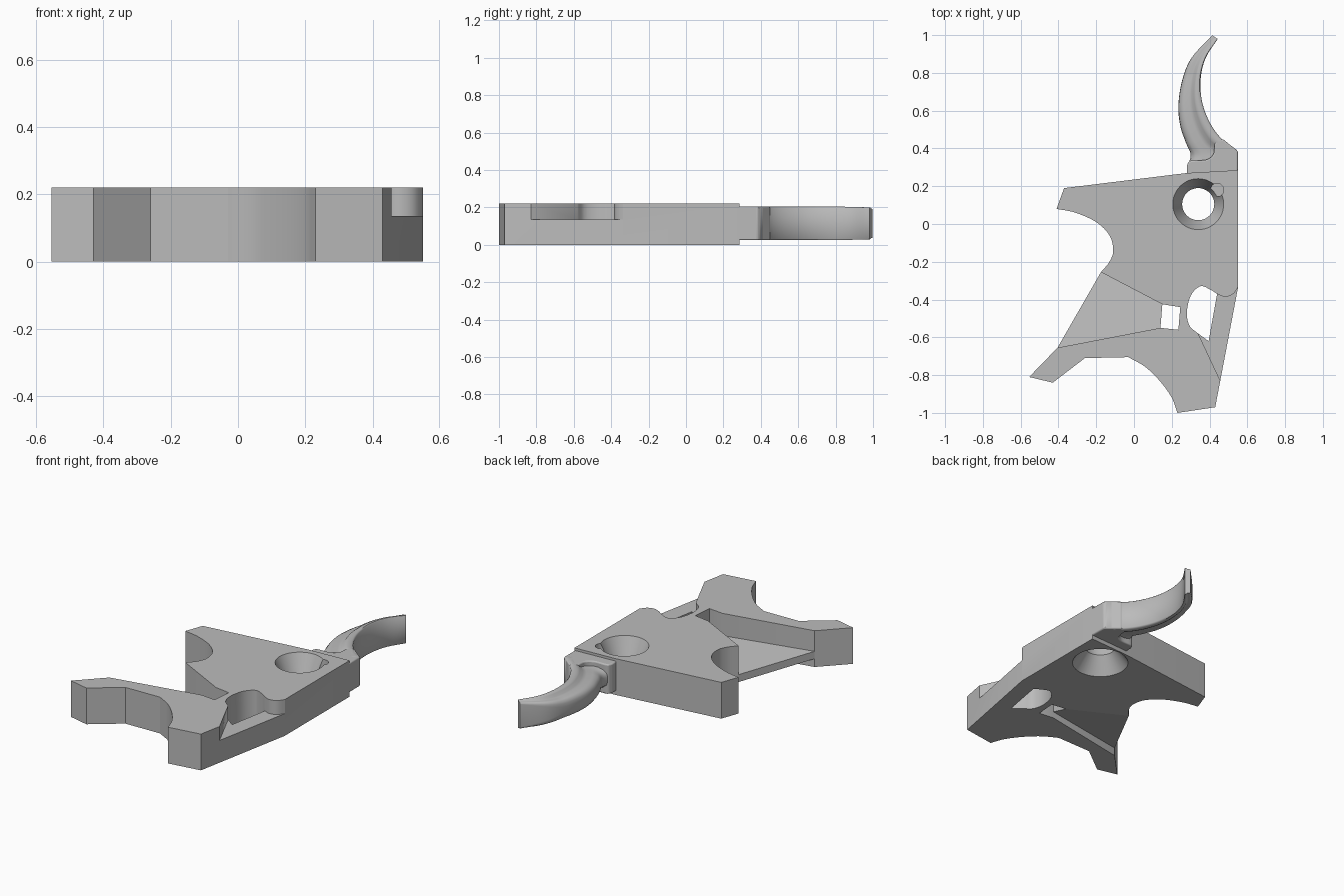
import bpy, bmesh, math
from mathutils import Vector

cube = bpy.data.objects.get("Cube")
if cube:
    bpy.data.objects.remove(cube, do_unlink=True)

TOP = 0.22

grey = bpy.data.materials.new("plain_grey")
grey.use_nodes = True
grey.diffuse_color = (0.5, 0.5, 0.5, 1)
grey.node_tree.nodes["Principled BSDF"].inputs["Base Color"].default_value = (0.5, 0.5, 0.5, 1)


def spline(points, steps=6):
    """Smooth curve through the given points."""
    p = [Vector(q) for q in points]
    p = [2 * p[0] - p[1]] + p + [2 * p[-1] - p[-2]]
    out = []
    for a, b, c, d in zip(p, p[1:], p[2:], p[3:]):
        for i in range(steps):
            t = i / steps
            out.append(0.5 * (2 * b + (c - a) * t + (2 * a - 5 * b + 4 * c - d) * t * t
                              + (3 * b - a - 3 * c + d) * t ** 3))
    return out + [p[-2]]


def loft(name, rings):
    """Skin closed rings of points and cap both ends."""
    bm = bmesh.new()
    rows = [[bm.verts.new(q) for q in ring] for ring in rings]
    for r, s in zip(rows, rows[1:]):
        for i in range(len(r)):
            j = (i + 1) % len(r)
            bm.faces.new((r[i], r[j], s[j], s[i]))
    bm.faces.new(rows[0][::-1])
    bm.faces.new(rows[-1])
    bmesh.ops.recalc_face_normals(bm, faces=bm.faces)
    mesh = bpy.data.meshes.new(name)
    bm.to_mesh(mesh)
    bm.free()
    mesh.materials.append(grey)
    ob = bpy.data.objects.new(name, mesh)
    bpy.context.collection.objects.link(ob)
    return ob


def prism(name, outline, z0, z1):
    return loft(name, [[(p[0], p[1], z) for p in outline] for z in (z0, z1)])


def circle(x, y, r, z, n=48):
    return [(x + r * math.cos(math.tau * i / n), y + r * math.sin(math.tau * i / n), z)
            for i in range(n)]


def activate(ob):
    bpy.ops.object.select_all(action='DESELECT')
    ob.select_set(True)
    bpy.context.view_layer.objects.active = ob


def cut(ob, cutter):
    mod = ob.modifiers.new("cut", 'BOOLEAN')
    mod.operation = 'DIFFERENCE'
    mod.solver = 'EXACT'
    mod.object = cutter
    activate(ob)
    bpy.ops.object.modifier_apply(modifier=mod.name)
    bpy.data.objects.remove(cutter, do_unlink=True)


def smooth(ob, angle=30):
    activate(ob)
    bpy.ops.object.shade_smooth_by_angle(angle=math.radians(angle))


# Main plate, outlined around the open wedge and its square end slot
rear_hook = spline([(-0.41, 0.08), (-0.31, 0.06), (-0.2, 0.01), (-0.13, -0.06),
                    (-0.11, -0.14), (-0.13, -0.2), (-0.175, -0.255)])
front_hollow = spline([(0.23, -1), (0.2, -0.92), (0.14, -0.835), (0.06, -0.757), (-0.03, -0.705)])
outline = ([(-0.37, 0.19)] + rear_hook
           + [(0.15, -0.425), (0.245, -0.44), (0.235, -0.56), (0.14, -0.55), (-0.405, -0.655),
              (-0.555, -0.81), (-0.43, -0.84), (-0.26, -0.71)]
           + front_hollow[::-1]
           + [(0.43, -0.97), (0.55, -0.34), (0.55, 0.285), (0.28, 0.27)])
plate = prism("main_plate", outline, 0, TOP)

# Pivot hole, flared towards both faces, with a small notch on its rim
px, py = 0.34, 0.105
cut(plate, loft("pivot_cutter", [circle(px, py, r, z) for r, z in
                                 ((0.166, -0.01), (0.085, 0.1), (0.139, TOP + 0.01))]))
cut(plate, loft("notch_cutter", [circle(0.44, 0.18, 0.035, z, 24) for z in (0.15, TOP + 0.02)]))

# Bean-shaped window and the lowered ledge beside it
bean = spline([(0.34, -0.58), (0.295, -0.54), (0.28, -0.47), (0.3, -0.38),
               (0.35, -0.33), (0.4, -0.345), (0.44, -0.37)])
lip = spline([(0.44, -0.37), (0.48, -0.385), (0.525, -0.37), (0.56, -0.32)])
cut(plate, prism("window_cutter", bean + [(0.395, -0.62)], -0.05, TOP + 0.05))
cut(plate, prism("ledge_cutter", bean + lip[1:] + [(0.6, -0.32), (0.457, -0.83)], 0.135, TOP + 0.05))
smooth(plate)

# Thin sloping web inside the wedge
corners = [(-0.175, -0.255, 0.0), (0.15, -0.425, 0.0), (0.14, -0.55, 0.04), (-0.405, -0.655, 0.05)]
loft("sloping_web", [[(x, y, z + h) for x, y, z in corners] for h in (0, 0.045)])

# Lever root: full-height shoulder joining the plate
root = ([(0.28, 0.25), (0.55, 0.25), (0.55, 0.385)]
        + spline([(0.47, 0.45), (0.43, 0.43), (0.42, 0.37), (0.38, 0.34), (0.3, 0.335), (0.28, 0.31)]))
lever_root = prism("lever_root", root, 0.025, 0.205)
bevel = lever_root.modifiers.new("bevel", 'BEVEL')
bevel.width = 0.01
bevel.segments = 3
bevel.limit_method = 'ANGLE'
bevel.angle_limit = math.radians(50)
smooth(lever_root, 40)

# Curved lever: tall front rim with a thinner rounded rib behind it
front = spline([(0.54, 0.36), (0.545, 0.39), (0.46, 0.455), (0.4, 0.54), (0.36, 0.65),
                (0.353, 0.77), (0.38, 0.88), (0.443, 0.98)])
back = spline([(0.29, 0.32), (0.3, 0.37), (0.275, 0.43), (0.245, 0.52), (0.235, 0.63),
               (0.255, 0.76), (0.305, 0.88), (0.415, 0.998)])
section = [(0, 0.083), (0.05, 0.09), (0.22, 0.09), (0.32, 0.083), (0.42, 0.066),
           (0.55, 0.06), (0.75, 0.06), (0.9, 0.052), (0.98, 0.035), (1, 0.015)]
rings = []
for k, (f, b) in enumerate(zip(front, back)):
    t = max(0, k / (len(front) - 1) - 0.75) * 4
    half = [(u, h + (0.084 - h) * t * 0.8) for u, h in section]
    ring = [(f.lerp(b, u), 0.115 + h) for u, h in half]
    ring += [(f.lerp(b, u), 0.115 - h) for u, h in reversed(half)]
    rings.append([(p.x, p.y, z) for p, z in ring])
smooth(loft("curved_lever", rings), 50)
